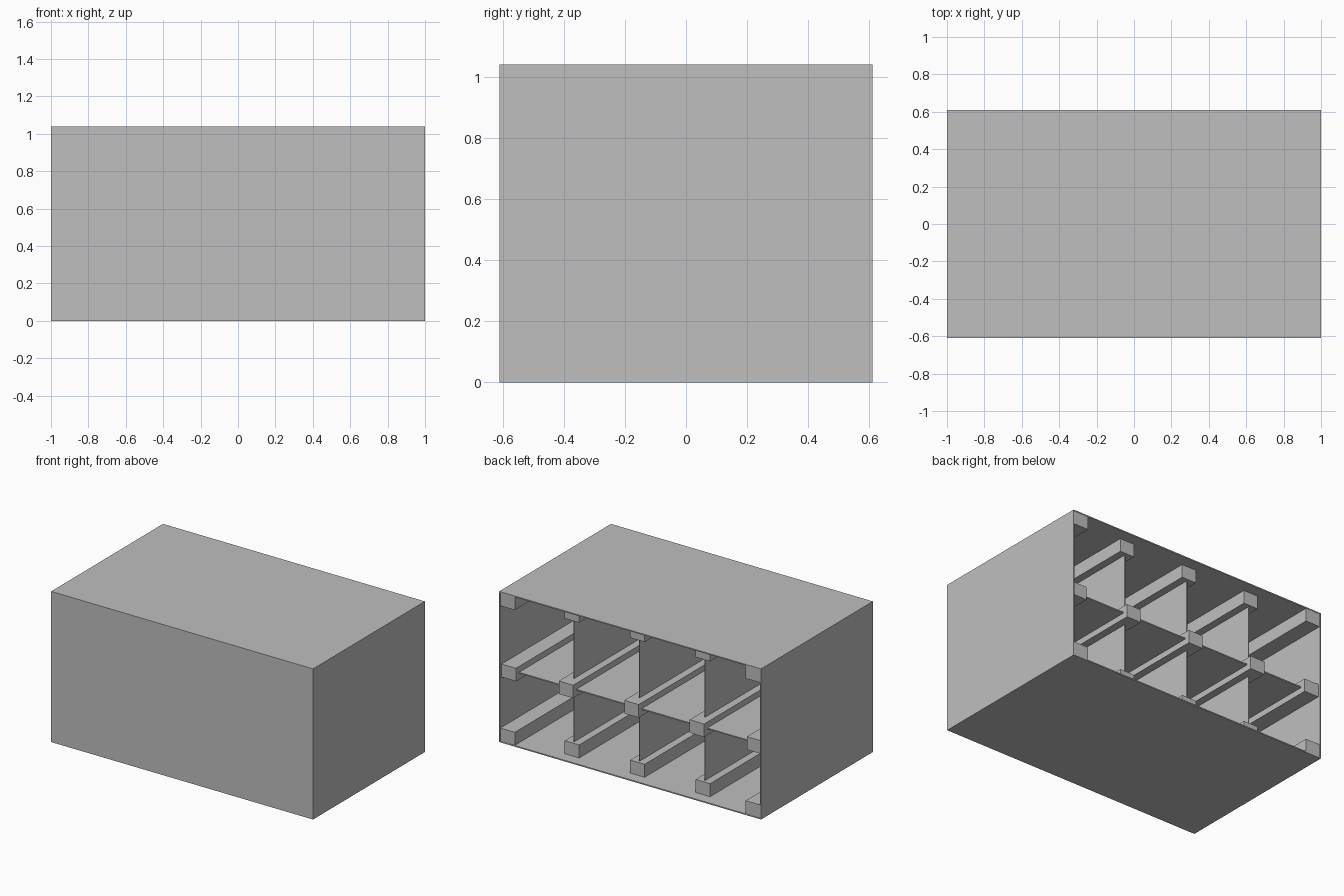
import bpy
import bmesh
from mathutils import Vector

cube = bpy.data.objects.get("Cube")
if cube:
    bpy.data.objects.remove(cube, do_unlink=True)

W, D, H = 1.0, 0.61, 1.04      # half width, half depth, height
WALL = 0.008
BEAM_W, BEAM_H = 0.11, 0.09
SHELF_Z = 0.49

grey = bpy.data.materials.new("plain_grey")
grey.use_nodes = True
colour = (0.52, 0.52, 0.52, 1)
grey.diffuse_color = colour
grey.node_tree.nodes["Principled BSDF"].inputs["Base Color"].default_value = colour


def box(name, low, high, open_back=False):
    """Axis-aligned box between two corners, optionally without its back face."""
    low, high = Vector(low), Vector(high)
    bm = bmesh.new()
    bmesh.ops.create_cube(bm, size=1)
    for v in bm.verts:
        v.co = (low + high) / 2 + v.co * (high - low)
    bm.normal_update()
    if open_back:
        back = [f for f in bm.faces if f.normal.y > 0.9]
        bmesh.ops.delete(bm, geom=back, context='FACES_ONLY')
    mesh = bpy.data.meshes.new(name)
    bm.to_mesh(mesh)
    bm.free()
    mesh.materials.append(grey)
    obj = bpy.data.objects.new(name, mesh)
    bpy.context.collection.objects.link(obj)
    return obj


# Outer case, open at the back
case = box("outer_case", (-W, -D, 0), (W, D, H), open_back=True)
thick = case.modifiers.new("wall_thickness", 'SOLIDIFY')
thick.thickness = WALL
thick.offset = -1
thick.use_even_offset = True

# Upright dividers and the middle shelf
front = -D + WALL
columns = (-0.5, 0, 0.5)
for i, x in enumerate(columns):
    box(f"divider_{i + 1}", (x - 0.003, front, WALL), (x + 0.003, D - 0.1, H - WALL))
box("middle_shelf", (-W + WALL, front, SHELF_Z - 0.004),
    (W - WALL, D - 0.05, SHELF_Z + 0.004))

# Beams running front to back where the panels meet
edge = W - WALL - BEAM_W / 2
rows = {
    "bottom": WALL + BEAM_H / 2,
    "middle": SHELF_Z,
    "top": H - WALL - BEAM_H / 2,
}
for row, z in rows.items():
    for i, x in enumerate((-edge, *columns, edge)):
        at_side = abs(x) > 0.8
        if row == "middle":
            recess = 0.015
        else:
            recess = 0.002 if at_side else 0.08
        box(f"{row}_beam_{i + 1}",
            (x - BEAM_W / 2, front, z - BEAM_H / 2),
            (x + BEAM_W / 2, D - recess, z + BEAM_H / 2))
